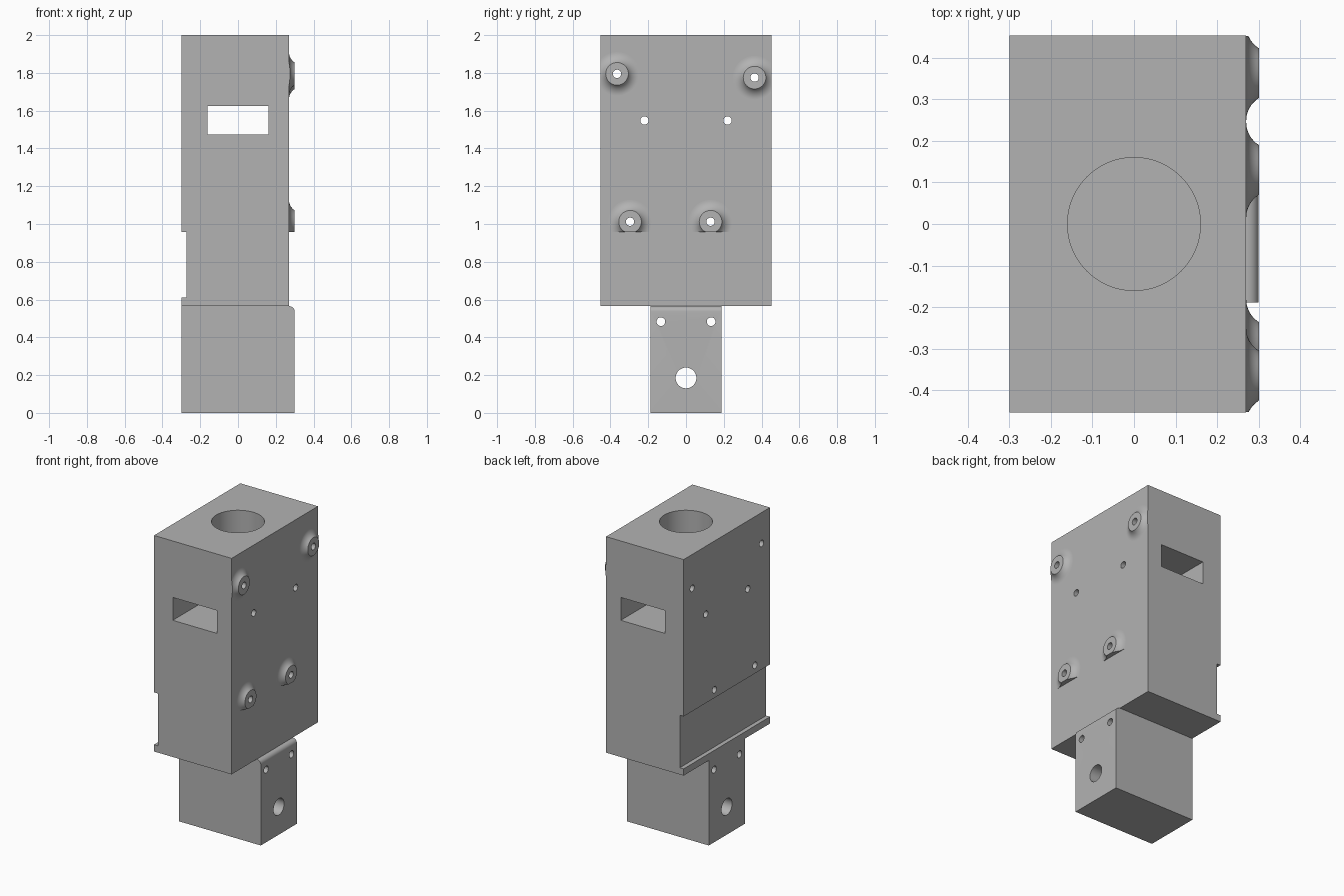
import bpy
import bmesh
import math
from mathutils import Matrix, Vector

cube = bpy.data.objects.get("Cube")
if cube:
    bpy.data.objects.remove(cube, do_unlink=True)

grey = bpy.data.materials.new("plain grey")
grey.use_nodes = True
COLOUR = (0.45, 0.45, 0.45, 1)
grey.diffuse_color = COLOUR
grey.node_tree.nodes["Principled BSDF"].inputs["Base Color"].default_value = COLOUR


def make_object(name, bm):
    bmesh.ops.recalc_face_normals(bm, faces=bm.faces)
    mesh = bpy.data.meshes.new(name)
    bm.to_mesh(mesh)
    bm.free()
    mesh.materials.append(grey)
    obj = bpy.data.objects.new(name, mesh)
    bpy.context.collection.objects.link(obj)
    return obj


def box(name, low, high):
    low, high = Vector(low), Vector(high)
    bm = bmesh.new()
    bmesh.ops.create_cube(bm, size=1)
    bmesh.ops.scale(bm, vec=high - low, verts=bm.verts)
    bmesh.ops.translate(bm, vec=(low + high) / 2, verts=bm.verts)
    return make_object(name, bm)


def cylinder(name, radius, length, centre, axis="Z", sides=32):
    bm = bmesh.new()
    turn = Matrix.Rotation(math.pi / 2, 4, "Y") if axis == "X" else Matrix()
    bmesh.ops.create_cone(bm, cap_ends=True, segments=sides, radius1=radius,
                          radius2=radius, depth=length,
                          matrix=Matrix.Translation(centre) @ turn)
    return make_object(name, bm)


def select(obj):
    bpy.ops.object.select_all(action="DESELECT")
    obj.select_set(True)
    bpy.context.view_layer.objects.active = obj


def combine(obj, cutter, operation="DIFFERENCE"):
    select(obj)
    mod = obj.modifiers.new("cut", "BOOLEAN")
    mod.operation = operation
    mod.solver = "EXACT"
    mod.object = cutter
    bpy.ops.object.modifier_apply(modifier=mod.name)
    bpy.data.objects.remove(cutter, do_unlink=True)


def drill(obj, y, z, radius):
    combine(obj, cylinder("drill", radius, 1, (0, y, z), "X"))


def smooth(obj):
    select(obj)
    bpy.ops.object.shade_smooth_by_angle(angle=math.radians(30))


FACE, OUTER = 0.27, 0.30        # main face and boss tips
HALF_DEPTH, STEP = 0.453, 0.958
bosses = [(-0.365, 1.795), (0.363, 1.775), (-0.296, 1.012), (0.13, 1.012)]

# Main housing with rear groove, cross slot, vertical bore and bolt holes
housing = box("housing", (-OUTER, -HALF_DEPTH, 0.565), (FACE, HALF_DEPTH, 2))
combine(housing, box("groove", (-0.5, -1, 0.61), (-0.272, 1, STEP)))
combine(housing, box("slot", (-0.162, -1, 1.473), (0.162, 1, 1.625)))
combine(housing, cylinder("bore", 0.16, 1.2, (0, 0, 1.55), sides=64))
for y, z in bosses + [(-0.22, 1.548), (0.22, 1.548)]:
    drill(housing, y, z, 0.022)
smooth(housing)

# Flared bosses around the bolt holes, trimmed to the housing edges
FLARE, REACH, STEPS = 0.065, 0.055, 10
for index, (y, z) in enumerate(bosses):
    profile = [(0, FACE - 0.01), (0.115, FACE - 0.01)]
    for i in range(STEPS + 1):
        d = REACH * i / STEPS
        profile.append((0.115 - d, FACE + FLARE - math.sqrt(FLARE ** 2 - d ** 2)))
    profile.append((0, OUTER))
    bm = bmesh.new()
    points = [bm.verts.new((x, y + r, z)) for r, x in profile]
    edges = [bm.edges.new(pair) for pair in zip(points, points[1:])]
    bmesh.ops.spin(bm, geom=points + edges, cent=(0, y, z), axis=(1, 0, 0),
                   angle=math.tau, steps=48)
    bmesh.ops.remove_doubles(bm, verts=bm.verts, dist=0.0001)
    boss = make_object(f"boss_{index + 1}", bm)
    edge = HALF_DEPTH - 0.0005
    combine(boss, box("trim", (0, -edge, STEP), (1, edge, 3)), "INTERSECT")
    drill(boss, y, z, 0.022)
    smooth(boss)

# Foot block with a rounded upper edge and cross holes
foot = box("foot", (-OUTER, -0.189, 0), (OUTER, 0.189, 0.565))
bm = bmesh.new()
bm.from_mesh(foot.data)
rim = [e for e in bm.edges if all(v.co.x > 0.2 and v.co.z > 0.5 for v in e.verts)]
bmesh.ops.bevel(bm, geom=rim, offset=0.028, segments=8, profile=0.5, affect="EDGES")
bm.to_mesh(foot.data)
bm.free()
for y, z, radius in [(-0.133, 0.483, 0.023), (0.133, 0.483, 0.023), (0, 0.185, 0.055)]:
    drill(foot, y, z, radius)
smooth(foot)
